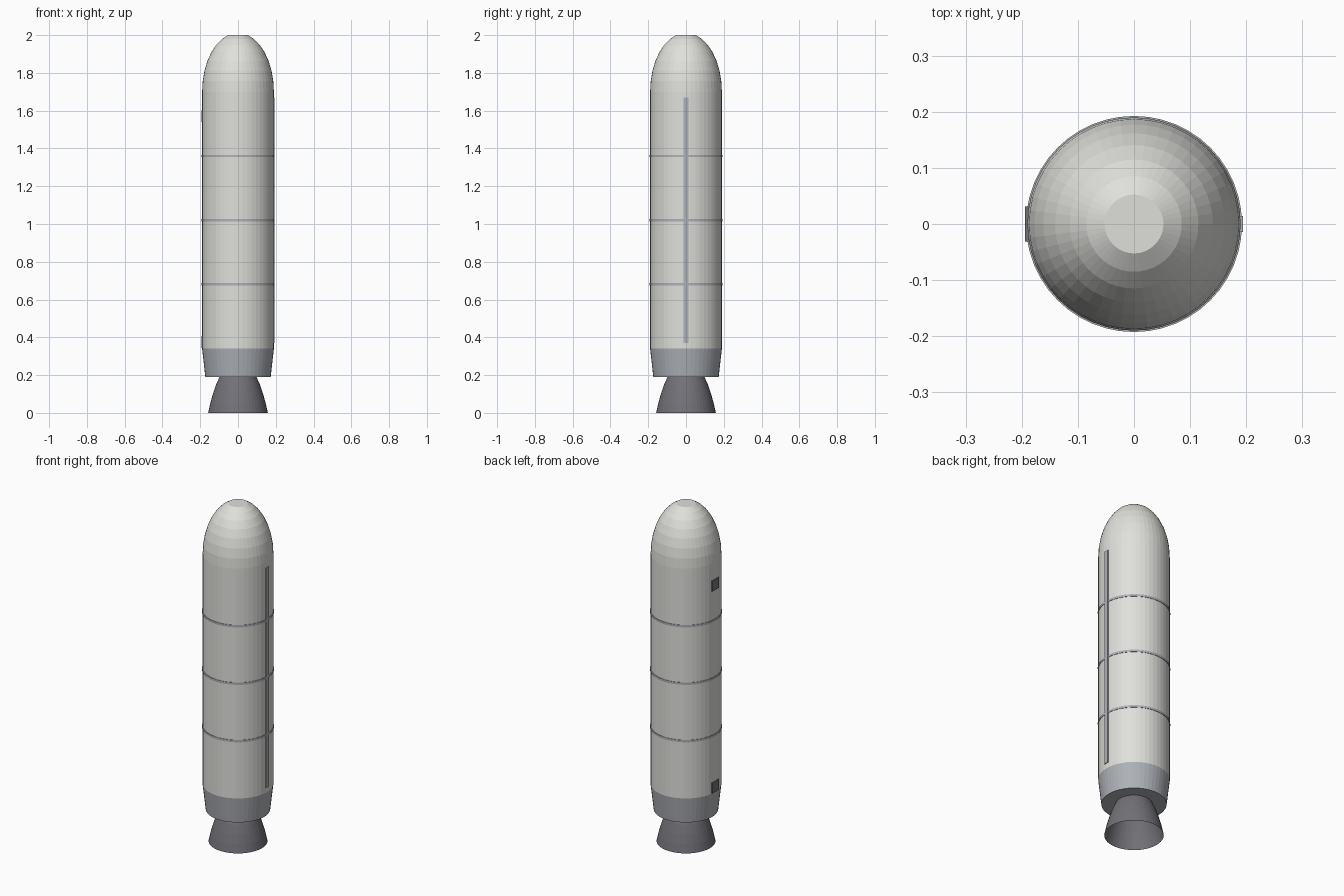
import bpy, bmesh, math

cube = bpy.data.objects.get("Cube")
if cube:
    bpy.data.objects.remove(cube, do_unlink=True)

SIDES = 48
RADIUS = 0.19


def material(name, color):
    mat = bpy.data.materials.new(name)
    mat.use_nodes = True
    mat.diffuse_color = (*color, 1)
    mat.node_tree.nodes["Principled BSDF"].inputs["Base Color"].default_value = (*color, 1)
    return mat


white = material("off white", (0.74, 0.74, 0.71))
grey = material("blue grey", (0.42, 0.44, 0.47))
dark = material("dark grey", (0.17, 0.165, 0.185))


def finish(bm, name, mat):
    mesh = bpy.data.meshes.new(name)
    bm.to_mesh(mesh)
    bm.free()
    mesh.materials.append(mat)
    obj = bpy.data.objects.new(name, mesh)
    bpy.context.collection.objects.link(obj)
    return obj


def lathe(name, mat, profile, cap_bottom=False, cap_top=False):
    """Turn a bottom-to-top list of (radius, z) into a faceted surface."""
    bm = bmesh.new()
    rings = []
    for r, z in profile:
        angles = [2 * math.pi * i / SIDES for i in range(SIDES)]
        rings.append([bm.verts.new((r * math.cos(a), r * math.sin(a), z)) for a in angles])
    for low, high in zip(rings, rings[1:]):
        for i in range(SIDES):
            j = (i + 1) % SIDES
            bm.faces.new((low[i], low[j], high[j], high[i]))
    if cap_bottom:
        bm.faces.new(rings[0][::-1])
    if cap_top:
        bm.faces.new(rings[-1])
    return finish(bm, name, mat)


def box(name, mat, center, size):
    bm = bmesh.new()
    bmesh.ops.create_cube(bm, size=1)
    bmesh.ops.scale(bm, vec=size, verts=bm.verts)
    bmesh.ops.translate(bm, vec=center, verts=bm.verts)
    return finish(bm, name, mat)


# Cylindrical casing
lathe("casing", white, [(RADIUS, 0.34), (RADIUS, 1.70)])

# Elliptical nose ending in a small flat cap
STEPS = 7
nose = []
for i in range(STEPS + 1):
    a = math.radians(74 * i / STEPS)
    nose.append((RADIUS * math.cos(a), 1.70 + 0.30 * math.sin(a) / math.sin(math.radians(74))))
lathe("nose", white, nose, cap_top=True)

# Tapered aft skirt, closed underneath
lathe("aft_skirt", grey, [(0.173, 0.19), (RADIUS, 0.34)], cap_bottom=True)

# Open engine bell
lathe("nozzle", dark, [(0.158, 0), (0.147, 0.05), (0.133, 0.10), (0.116, 0.15), (0.098, 0.19)])

# Joint bands around the casing
for number, z in enumerate((0.68, 1.02, 1.36), 1):
    h = 0.0065
    lathe(f"joint_band_{number}", grey,
          [(RADIUS, z - h), (RADIUS + 0.0025, z - h), (RADIUS + 0.0025, z + h), (RADIUS, z + h)])

# Cable tunnel along the left side
box("cable_tunnel", grey, (0.187, 0, 1.02), (0.014, 0.028, 1.30))

# Attachment pads on the right side
for name, z in (("upper_pad", 1.57), ("lower_pad", 0.375)):
    box(name, dark, (-0.187, 0, z), (0.015, 0.062, 0.062))
